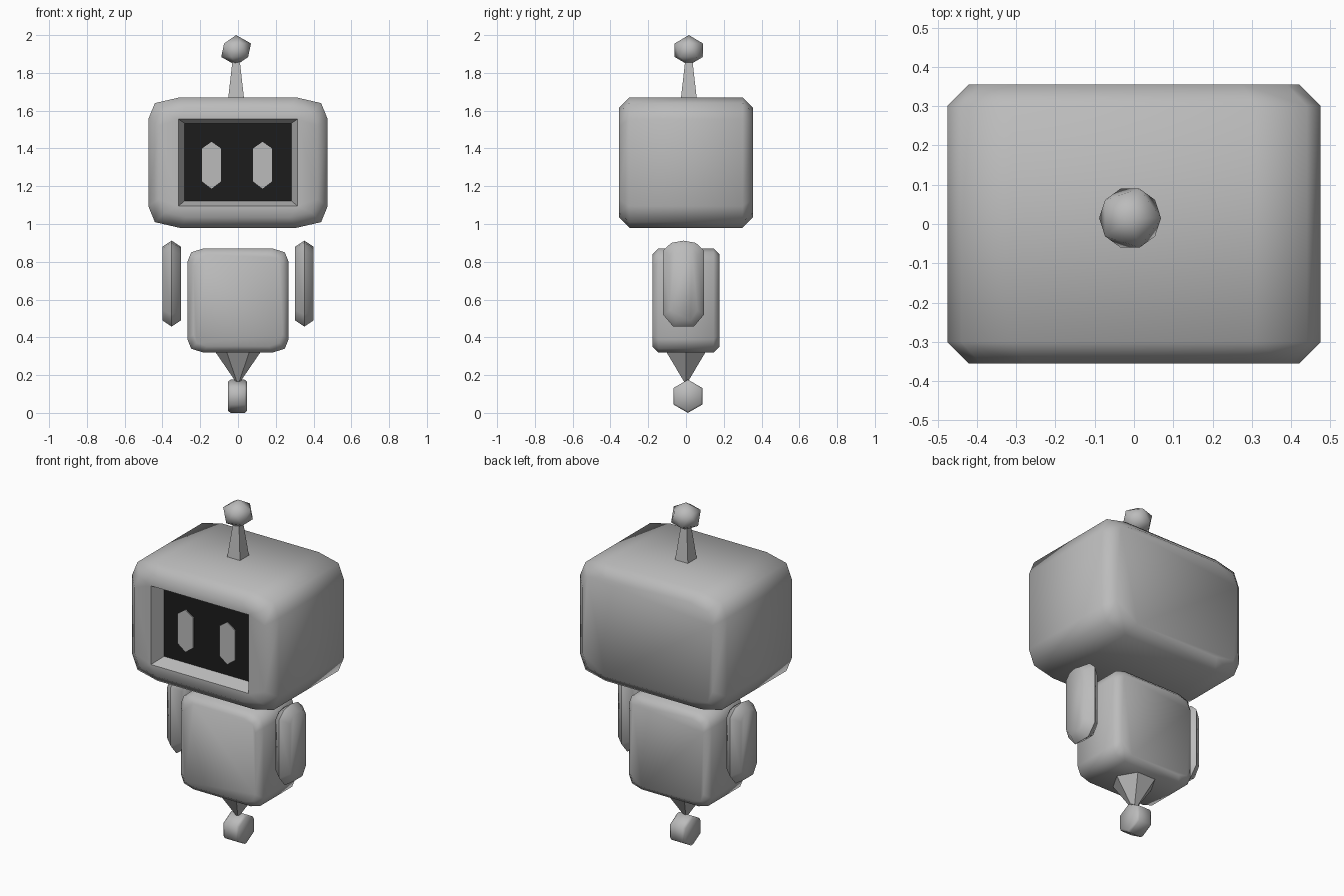
import bpy, bmesh, math

if "Cube" in bpy.data.objects:
    bpy.data.objects.remove(bpy.data.objects["Cube"])


def material(name, v):
    m = bpy.data.materials.new(name)
    m.diffuse_color = (v, v, v, 1)
    m.use_nodes = True
    m.node_tree.nodes["Principled BSDF"].inputs["Base Color"].default_value = m.diffuse_color
    return m


GREY = material("grey_shell", 0.5)
BLACK = material("black_screen", 0.012)


def finish(bm, name, mats, angle=65):
    bmesh.ops.recalc_face_normals(bm, faces=bm.faces[:])
    me = bpy.data.meshes.new(name)
    bm.to_mesh(me)
    bm.free()
    for m in mats:
        me.materials.append(m)
    if angle:
        me.shade_smooth()
        me.set_sharp_from_angle(angle=math.radians(angle))
    ob = bpy.data.objects.new(name, me)
    bpy.context.collection.objects.link(ob)
    return ob


def loft(rings, cap_first=True):
    """Skin equal-sized rings of points; returns the bmesh and vertex rings."""
    bm = bmesh.new()
    vs = [[bm.verts.new(p) for p in r] for r in rings]
    n = len(vs[0])
    for a, b in zip(vs, vs[1:]):
        for i in range(n):
            j = (i + 1) % n
            bm.faces.new((a[i], a[j], b[j], b[i]))
    if cap_first:
        bm.faces.new(vs[0])
    bm.faces.new(vs[-1])
    return bm, vs


def box_outline(hx, hz, corner):
    """Rounded rectangle: three points per corner, counter-clockwise from +x +z."""
    c = [(hx - a, hz - b) for a, b in corner]
    out = list(c)
    out += [(-x, z) for x, z in reversed(c)]
    out += [(-x, -z) for x, z in c]
    out += [(x, -z) for x, z in reversed(c)]
    return out


def rounded_box(hx, hy, hz, cz, corner, d, cap_front=True):
    outline = box_outline(hx, hz, corner)
    sx, sz = (hx - d) / hx, (hz - d) / hz
    rings = []
    for y, inset in ((-hy, 1), (-hy + d, 0), (hy - d, 0), (hy, 1)):
        kx, kz = (sx, sz) if inset else (1, 1)
        rings.append([(x * kx, y, cz + z * kz) for x, z in outline])
    return loft(rings, cap_front)


# Head: rounded box with a sunken screen
bm, vs = rounded_box(0.475, 0.355, 0.345, 1.325,
                     [(0, 0.115), (0.035, 0.03), (0.165, 0)], 0.055, False)
front = vs[0]
signs = ((1, 1), (-1, 1), (-1, -1), (1, -1))
rim = [bm.verts.new((0.315 * a, -0.355, 1.325 + 0.23 * b)) for a, b in signs]
deep = [bm.verts.new((0.282 * a, -0.28, 1.328 + 0.205 * b)) for a, b in signs]
for k in range(4):
    j = (k + 1) % 4
    p, q, r = front[3 * k:3 * k + 3]
    bm.faces.new((p, q, rim[k]))
    bm.faces.new((q, r, rim[k]))
    bm.faces.new((r, front[(3 * k + 3) % 12], rim[j], rim[k]))
    bm.faces.new((rim[k], rim[j], deep[j], deep[k]))
screen = bm.faces.new(deep)
screen.material_index = 1
finish(bm, "head", [GREY, BLACK])

# Eyes: thin long hexagon plates on the screen
for side, cx in (("left", -0.14), ("right", 0.13)):
    hexagon = [(0, 1.435), (0.05, 1.40), (0.05, 1.225),
               (0, 1.187), (-0.05, 1.225), (-0.05, 1.40)]
    bm, _ = loft([[(cx + x, y, z) for x, z in hexagon] for y in (-0.286, -0.279)])
    finish(bm, side + "_eye", [GREY], 0)

# Body
bm, _ = rounded_box(0.268, 0.178, 0.275, 0.595,
                    [(0, 0.07), (0.02, 0.02), (0.083, 0)], 0.032)
finish(bm, "body", [GREY])

# Arms: flattened capsules, fullest at mid thickness
arm = [(0.108, 0.86), (0.065, 0.9), (0, 0.912), (-0.065, 0.9), (-0.108, 0.86),
       (-0.108, 0.52), (-0.055, 0.457), (0.055, 0.457), (0.108, 0.52)]
for side, s in (("left", -1), ("right", 1)):
    rings = []
    for dx, ky, kz in ((-0.048, 0.68, 0.86), (0, 1, 1), (0.048, 0.68, 0.86)):
        rings.append([(s * 0.351 + dx, -0.013 + y * ky, 0.685 + (z - 0.685) * kz)
                      for y, z in arm])
    bm, _ = loft(rings)
    finish(bm, side + "_arm", [GREY])


def cone(name, sides, r1, r2, x, y, z0, z1, turn):
    def ring(r, z):
        return [(x + r * math.cos(turn + math.tau * i / sides),
                 y + r * math.sin(turn + math.tau * i / sides), z) for i in range(sides)]
    bm, _ = loft([ring(r1, z0), ring(r2, z1)])
    finish(bm, name, [GREY], 0)


# Waist cone pointing down, and antenna stem
cone("waist_cone", 6, 0.012, 0.125, 0, 0, 0.165, 0.33, 0)
cone("antenna_stem", 4, 0.06, 0.028, -0.01, 0.015, 1.66, 1.86, math.pi / 4)

# Wheel: six-sided, axle along x
rings = []
for x, r in ((-0.05, 0.078), (-0.037, 0.088), (0.037, 0.088), (0.05, 0.078)):
    rings.append([(x - 0.002, 0.01 + r * math.sin(math.tau * i / 6),
                   0.088 + r * math.cos(math.tau * i / 6)) for i in range(6)])
bm, _ = loft(rings)
finish(bm, "wheel", [GREY])

# Antenna ball
bm = bmesh.new()
bmesh.ops.create_icosphere(bm, subdivisions=1, radius=1)
for v in bm.verts:
    v.co = (-0.01 + v.co.x * 0.088, 0.015 + v.co.y * 0.088, 1.92 + v.co.z * 0.08)
finish(bm, "antenna_ball", [GREY])
